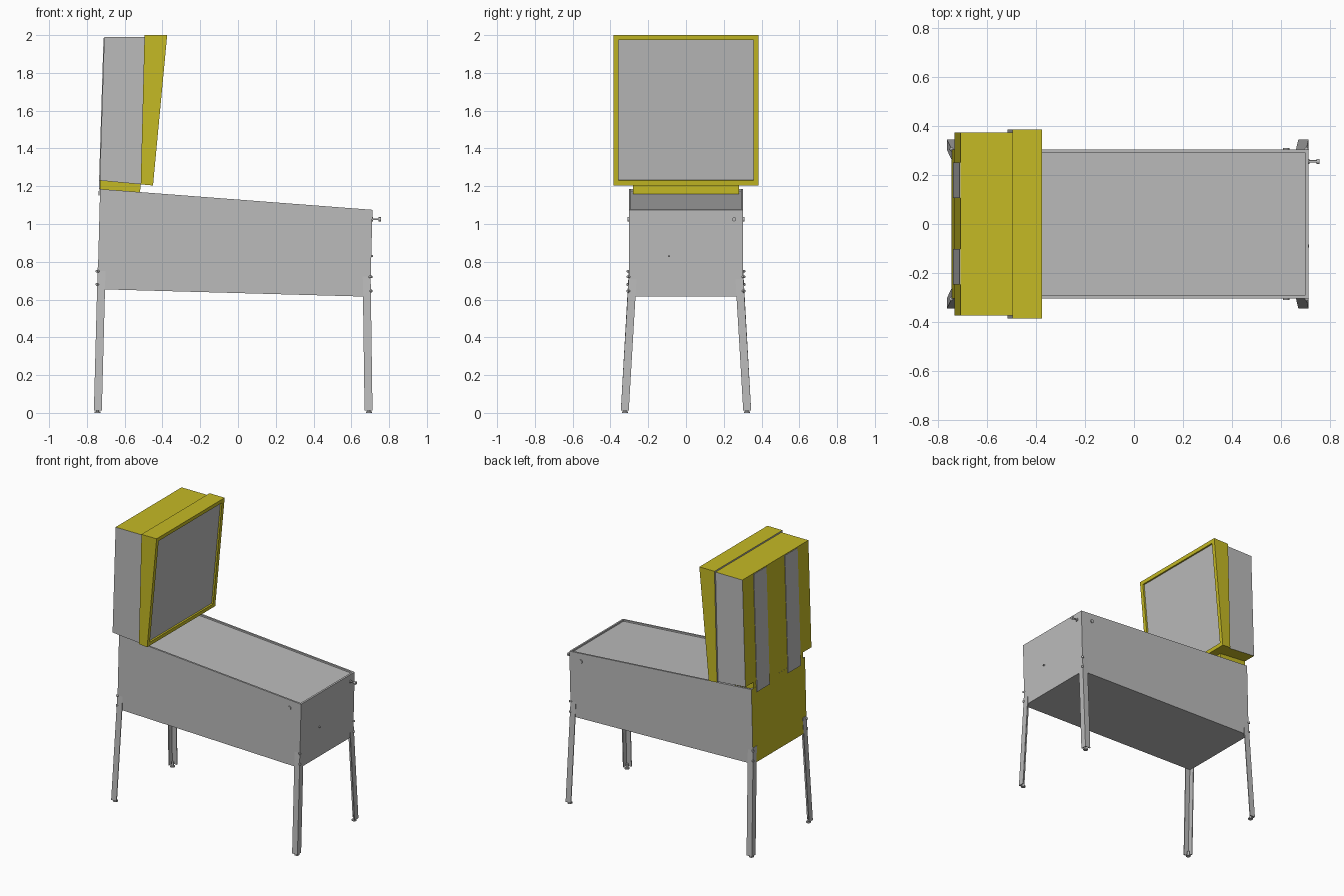
import bpy, bmesh
from mathutils import Vector

if "Cube" in bpy.data.objects:
    bpy.data.objects.remove(bpy.data.objects["Cube"])


def material(name, rgb):
    m = bpy.data.materials.new(name)
    m.use_nodes = True
    m.diffuse_color = (*rgb, 1)
    m.node_tree.nodes["Principled BSDF"].inputs["Base Color"].default_value = (*rgb, 1)
    return m


GREY = material("grey", (0.5, 0.5, 0.5))
YELLOW = material("yellow", (0.56, 0.49, 0.018))


def finish(name, bm):
    mesh = bpy.data.meshes.new(name)
    bm.to_mesh(mesh)
    bm.free()
    mesh.materials.append(GREY)
    mesh.materials.append(YELLOW)
    ob = bpy.data.objects.new(name, mesh)
    bpy.context.collection.objects.link(ob)
    return ob


def loft(bottom, top):
    """Closed solid between two matching loops of points."""
    bm = bmesh.new()
    a = [bm.verts.new(p) for p in bottom]
    b = [bm.verts.new(p) for p in top]
    bm.faces.new(a)
    bm.faces.new(b)
    n = len(a)
    for i in range(n):
        j = (i + 1) % n
        bm.faces.new((a[i], a[j], b[j], b[i]))
    bmesh.ops.recalc_face_normals(bm, faces=bm.faces)
    bm.normal_update()
    return bm


def prism(name, profile, y0, y1, is_yellow, recess=None, border=0, depth=0):
    """Side profile in x, z drawn across y; the face towards recess is sunk."""
    bm = loft([(x, y0, z) for x, z in profile], [(x, y1, z) for x, z in profile])
    for f in bm.faces:
        f.material_index = int(is_yellow(f.normal))
    if recess:
        face = max(bm.faces, key=lambda f: f.normal.dot(Vector(recess)))
        bmesh.ops.inset_region(bm, faces=[face], thickness=border)
        bmesh.ops.inset_region(bm, faces=[face], thickness=0.0005, depth=-depth)
        face.material_index = 0
    return finish(name, bm)


def rod(name, start, axis, length, radius, sides=16):
    bm = bmesh.new()
    bmesh.ops.create_cone(bm, cap_ends=True, segments=sides, radius1=radius,
                          radius2=radius, depth=length)
    axis = Vector(axis).normalized()
    bmesh.ops.rotate(bm, verts=bm.verts, matrix=axis.to_track_quat("Z", "Y").to_matrix())
    bmesh.ops.translate(bm, verts=bm.verts, vec=Vector(start) + axis * length / 2)
    for f in bm.faces:
        f.smooth = len(f.verts) == 4
    for e in bm.edges:
        e.smooth = all(len(f.verts) == 4 for f in e.link_faces)
    return finish(name, bm)


# Cabinet with sunken playfield glass and yellow back panel
prism("cabinet", [(-0.744, 0.655), (0.70, 0.615), (0.712, 1.075), (-0.73, 1.185)],
      -0.303, 0.303, lambda n: n.x < -0.9, (0, 0, 1), 0.018, 0.01)

# Neck between cabinet and backbox
prism("neck", [(-0.729, 1.165), (-0.518, 1.15), (-0.517, 1.215), (-0.731, 1.235)],
      -0.28, 0.28, lambda n: True)

# Backbox with grey sides
prism("backbox", [(-0.732, 1.23), (-0.515, 1.21), (-0.495, 1.99), (-0.708, 1.99)],
      -0.373, 0.373, lambda n: abs(n.y) < 0.9)

# Wedge shaped front frame with sunken display panel
prism("display_frame", [(-0.515, 1.21), (-0.45, 1.204), (-0.375, 2.0), (-0.495, 2.0)],
      -0.385, 0.385, lambda n: n.x > -0.9, (1, 0, 0), 0.038, 0.012)

# Two straps on the back
for name, y in (("left_strap", 0.178), ("right_strap", -0.174)):
    prism(name, [(-0.738, 1.15), (-0.733, 1.15), (-0.707, 1.985), (-0.712, 1.985)],
          y - 0.072, y + 0.072, lambda n: False)


def leg_section(x, y, z, sx, sy):
    """L-shaped section whose outer corner is at x, y."""
    w, t = 0.042, 0.006
    loop = [(0, 0), (w, 0), (w, t), (t, t), (t, w), (0, w)]
    return [(x - sx * u, y - sy * v, z) for u, v in loop]


# Splayed legs with feet and corner bolts
for end, sx, foot_x, top_x, top_z, bolts in (
        ("front", 1, 0.712, 0.702, 0.74, (0.72, 0.645)),
        ("back", -1, -0.763, -0.743, 0.77, (0.75, 0.68))):
    for side, sy in (("left", 1), ("right", -1)):
        label = end + "_" + side
        finish(label + "_leg", loft(leg_section(foot_x, sy * 0.345, 0.013, sx, sy),
                                    leg_section(top_x, sy * 0.302, top_z, sx, sy)))
        fx, fy = foot_x - sx * 0.019, sy * 0.323
        rod(label + "_foot", (fx, fy, 0), (0, 0, 1), 0.008, 0.016)
        rod(label + "_foot_stem", (fx, fy, 0.006), (0, 0, 1), 0.03, 0.008)
        for i, z in enumerate(bolts):
            rod(f"{label}_bolt_{i + 1}", (top_x - sx * 0.006, sy * 0.298, z),
                (sx, sy, 0), 0.017, 0.007, 12)

# Side buttons
for side, sy in (("left", 1), ("right", -1)):
    rod(side + "_side_button", (0.62, sy * 0.295, 1.025), (0, sy, 0), 0.015, 0.013)

# Front button and pull knob
rod("start_button", (0.70, -0.09, 0.83), (1, 0, 0), 0.014, 0.006)
rod("plunger_collar", (0.70, 0.255, 1.025), (1, 0, 0), 0.016, 0.011)
rod("plunger_rod", (0.70, 0.255, 1.025), (1, 0, 0), 0.05, 0.005)
rod("plunger_knob", (0.745, 0.255, 1.025), (1, 0, 0), 0.012, 0.011)
